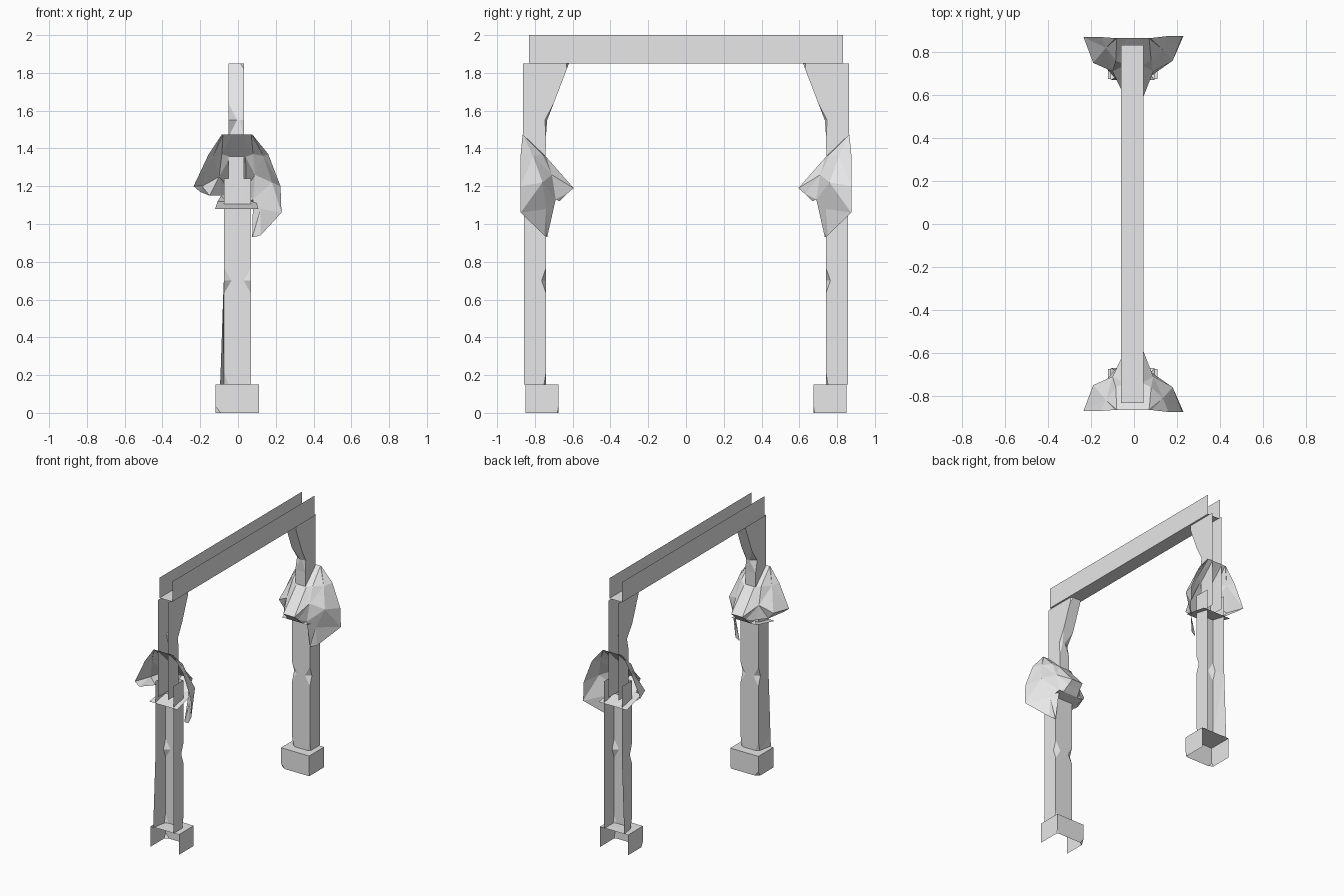
import bpy
import bmesh

cube = bpy.data.objects.get("Cube")
if cube:
    bpy.data.objects.remove(cube, do_unlink=True)

# Single pale grey finish
grey = bpy.data.materials.new("pale_grey")
grey.use_nodes = True
colour = (0.8, 0.8, 0.8, 1.0)
grey.diffuse_color = colour
grey.node_tree.nodes["Principled BSDF"].inputs["Base Color"].default_value = colour


def loft(name, rows, cap_top=False, mirrored=True):
    """Skin rows of points, lowest row first, into an open faceted shell."""
    bm = bmesh.new()
    rings = [[bm.verts.new(point) for point in row] for row in rows]
    for low, high in zip(rings, rings[1:]):
        for i in range(len(low) - 1):
            bm.faces.new((low[i], low[i + 1], high[i + 1], high[i]))
    if cap_top:
        bm.faces.new(rings[-1])
    bmesh.ops.remove_doubles(bm, verts=bm.verts, dist=0.0005)
    bmesh.ops.dissolve_degenerate(bm, edges=bm.edges, dist=0.0005)
    bmesh.ops.triangulate(bm, faces=[f for f in bm.faces if len(f.verts) == 4])
    mesh = bpy.data.meshes.new(name)
    bm.to_mesh(mesh)
    bm.free()
    mesh.materials.append(grey)
    obj = bpy.data.objects.new(name, mesh)
    bpy.context.collection.objects.link(obj)
    if mirrored:
        mirror = obj.modifiers.new("other_end", "MIRROR")
        mirror.use_axis = (False, True, False)
        mirror.use_mirror_merge = False
    return obj


def channel(z, left, right, inner, outer, chip_left=0.0, chip_right=0.0, flare=0.0):
    """Three-sided post section, open to the wall, with chipped inner corners."""
    return [
        (left - flare, outer, z),
        (left, inner + chip_left * 0.6, z),
        (left + chip_left, inner, z),
        (right - chip_right, inner, z),
        (right, inner + chip_right * 0.6, z),
        (right, outer, z),
    ]


# Footing blocks, open underneath and toward the wall
foot = dict(left=-0.12, right=0.11, inner=0.675, outer=0.85)
loft("footings", [
    channel(0, **foot, chip_left=0.03, chip_right=0.01),
    channel(0.035, **foot),
    channel(0.15, **foot),
], cap_top=True)

# Wide lower posts with worn corners
lower = dict(left=-0.075, right=0.07, inner=0.74, outer=0.857)
loft("lower_posts", [
    channel(0.15, **lower, chip_left=0.025, chip_right=0.02, flare=0.02),
    channel(0.22, **lower, flare=0.017),
    channel(0.63, **lower, flare=0.003),
    channel(0.7, **lower, chip_left=0.04, chip_right=0.04),
    channel(0.77, **lower),
    channel(1.24, **lower),
])

# Narrow upper posts flaring into brackets
upper = dict(left=-0.05, right=0.032, outer=0.862)
loft("upper_posts", [
    channel(1.13, inner=0.745, **upper),
    channel(1.46, inner=0.742, **upper),
    channel(1.55, inner=0.735, chip_left=0.045, chip_right=0.02, **upper),
    channel(1.64, inner=0.7, **upper),
    channel(1.82, inner=0.631, **upper),
    channel(1.85, inner=0.62, chip_right=0.02, **upper),
])

# Crossbeam trough, open on top and at both ends
beam_profile = [(-0.06, 2.0), (-0.06, 1.85), (0.045, 1.85), (0.045, 2.0)]
loft("crossbeam", [[(x, y, z) for x, z in beam_profile] for y in (0.832, -0.832)],
     mirrored=False)

# Draped hood around each post, one row per height
hem = [(-0.2, 0.87, 1.17), (-0.15, 0.75, 1.15), (-0.09, 0.68, 1.15), (-0.05, 0.63, 1.16),
       (0.05, 0.63, 1.16), (0.08, 0.69, 1.13), (0.12, 0.74, 1.08), (0.23, 0.875, 1.06)]
belly = [(-0.235, 0.87, 1.2), (-0.19, 0.75, 1.2), (-0.1, 0.71, 1.25), (-0.045, 0.595, 1.19),
         (0.045, 0.595, 1.19), (0.09, 0.71, 1.26), (0.18, 0.76, 1.22), (0.225, 0.875, 1.2)]
shoulder = [(-0.155, 0.87, 1.37), (-0.13, 0.82, 1.36), (-0.085, 0.76, 1.37), (-0.04, 0.74, 1.355),
            (0.04, 0.74, 1.355), (0.08, 0.76, 1.37), (0.135, 0.81, 1.36), (0.16, 0.875, 1.37)]
crown = [(x, 0.865, 1.475) for x in (-0.085, -0.08, -0.07, -0.03, 0.03, 0.065, 0.07, 0.075)]
loft("hoods", [hem, belly, shoulder, crown])

# Long hanging corner on one side of each hood
tail = [(0.075, 0.735, 0.93), (0.085, 0.735, 0.93), (0.12, 0.75, 0.94)]
loft("hood_tails", [tail, hem[-3:]])

# Underside of each hood, running back to the wall
lip = [(x * 1.2, 0.67, 1.12) for x, y, z in hem[2:6]]
wall_edge = [(x * 1.35, 0.865, 1.08) for x, y, z in hem[2:6]]
loft("hood_undersides", [wall_edge, lip, hem[2:6]])
